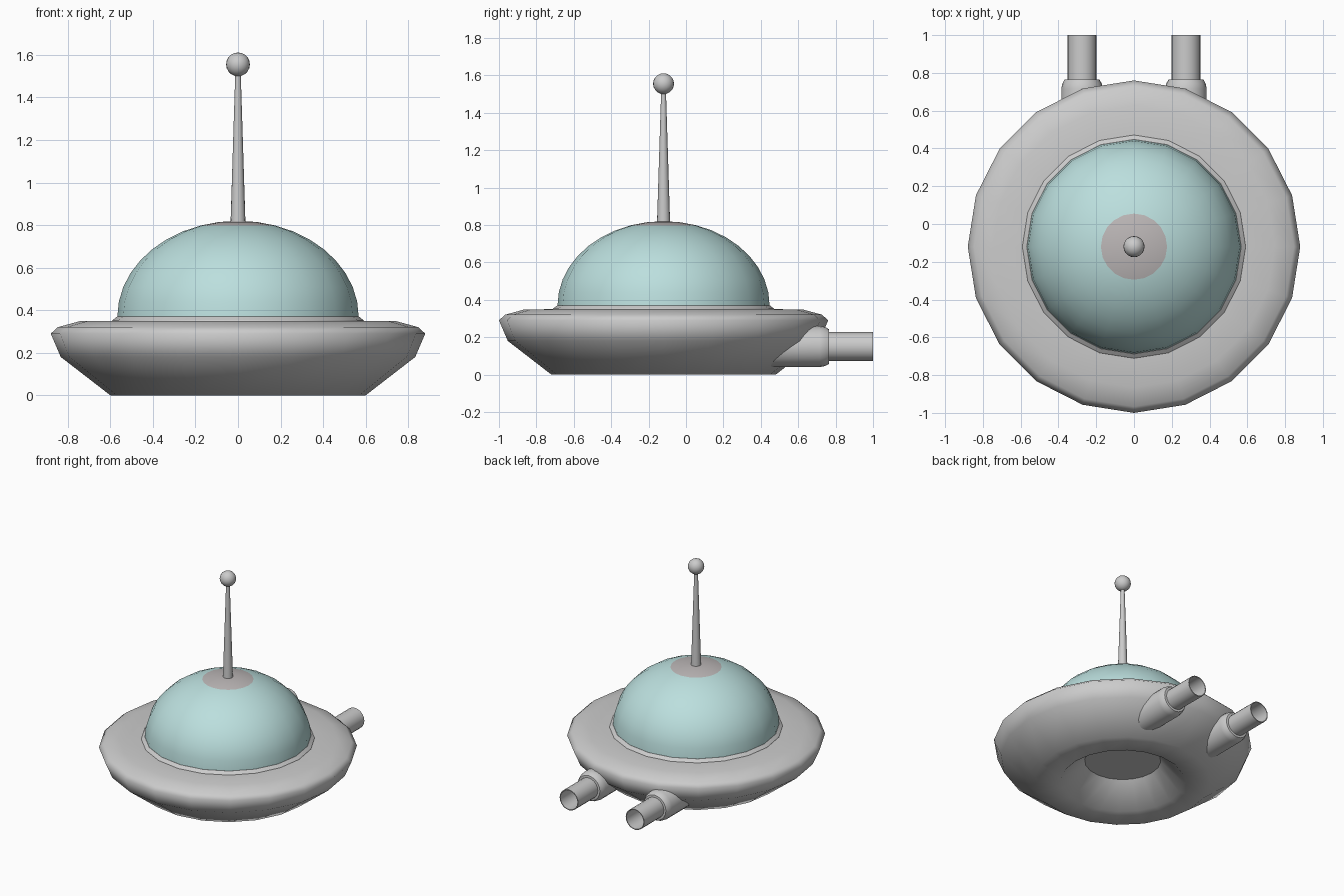
import bpy, bmesh, math
from mathutils import Matrix

if "Cube" in bpy.data.objects:
    bpy.data.objects.remove(bpy.data.objects["Cube"])

CY = -0.12  # y of the saucer axis


def lathe(name, profile, sides, matrix, angle=None, mats=(), top_faces=None):
    """Spin (radius, height) points around z; points at radius 0 become poles."""
    bm = bmesh.new()
    rings = []
    for r, z in profile:
        if r == 0:
            rings.append([bm.verts.new((0, 0, z))] * sides)
        else:
            rings.append([bm.verts.new((r * math.cos(2 * math.pi * i / sides),
                                        r * math.sin(2 * math.pi * i / sides), z))
                          for i in range(sides)])
    for k, (a, b) in enumerate(zip(rings, rings[1:])):
        for i in range(sides):
            j = (i + 1) % sides
            quad = list(dict.fromkeys((a[i], a[j], b[j], b[i])))
            face = bm.faces.new(quad)
            if top_faces is not None and k >= top_faces:
                face.material_index = 1
    bm.transform(matrix)
    me = bpy.data.meshes.new(name)
    bm.to_mesh(me)
    bm.free()
    ob = bpy.data.objects.new(name, me)
    bpy.context.collection.objects.link(ob)
    for m in mats:
        me.materials.append(m)
    bpy.ops.object.select_all(action='DESELECT')
    ob.select_set(True)
    bpy.context.view_layer.objects.active = ob
    if angle is None:
        bpy.ops.object.shade_smooth()
    else:
        bpy.ops.object.shade_smooth_by_angle(angle=math.radians(angle))
    return ob


def material(name, color):
    m = bpy.data.materials.new(name)
    m.diffuse_color = color
    m.use_nodes = True
    m.node_tree.nodes["Principled BSDF"].inputs["Base Color"].default_value = m.diffuse_color
    return m


glass = material("glass", (0.50, 0.74, 0.73, 1))
grey = material("grey", (0.5, 0.47, 0.47, 1))
axis = Matrix.Translation((0, CY, 0))

# Saucer hull with the recess underneath
lathe("hull", [(0.26, 0.16), (0.42, 0.0), (0.60, 0.0), (0.833, 0.18), (0.88, 0.29),
               (0.847, 0.32), (0.745, 0.348), (0.57, 0.35)], 20, axis)
lathe("recess_ceiling", [(0, 0.16), (0.26, 0.16)], 20,
      axis @ Matrix.Translation((0, 0, 0.32)) @ Matrix.Scale(-1, 4, (0, 0, 1)))

# Collar around the dome
lathe("dome_collar", [(0.593, 0.345), (0.59, 0.353), (0.568, 0.37), (0.54, 0.37)],
      20, axis, 30)

# Glass dome with a grey cap in the same surface
STEPS = 10
dome = [(0.567 * math.cos(math.pi / 2 * k / STEPS),
         0.37 + 0.45 * math.sin(math.pi / 2 * k / STEPS)) for k in range(STEPS)]
lathe("dome", dome + [(0, 0.82)], 20, axis, None, (glass, grey), STEPS - 2)

# Antenna mast and ball
lathe("antenna_mast", [(0.035, 0.81), (0.013, 1.51)], 16, axis)
ball = [(0, 1.499)] + [(0.056 * math.sin(math.pi * k / 10),
                        1.555 - 0.056 * math.cos(math.pi * k / 10))
                       for k in range(1, 10)] + [(0, 1.611)]
lathe("antenna_ball", ball, 20, axis)

# Two engines at the back: rounded housing and hollow exhaust pipe
for side, x in (("left", -0.275), ("right", 0.275)):
    place = Matrix.Translation((x, 0, 0.15)) @ Matrix.Rotation(-math.pi / 2, 4, 'X')
    lathe(side + "_engine_housing",
          [(0, 0.40), (0.11, 0.40), (0.11, 0.715), (0.105, 0.742), (0.093, 0.764),
           (0.07, 0.766)], 20, place, 40)
    lathe(side + "_exhaust_pipe",
          [(0.077, 0.74), (0.077, 1.0), (0.071, 1.0), (0.071, 0.76), (0, 0.76)],
          20, place, 40)
